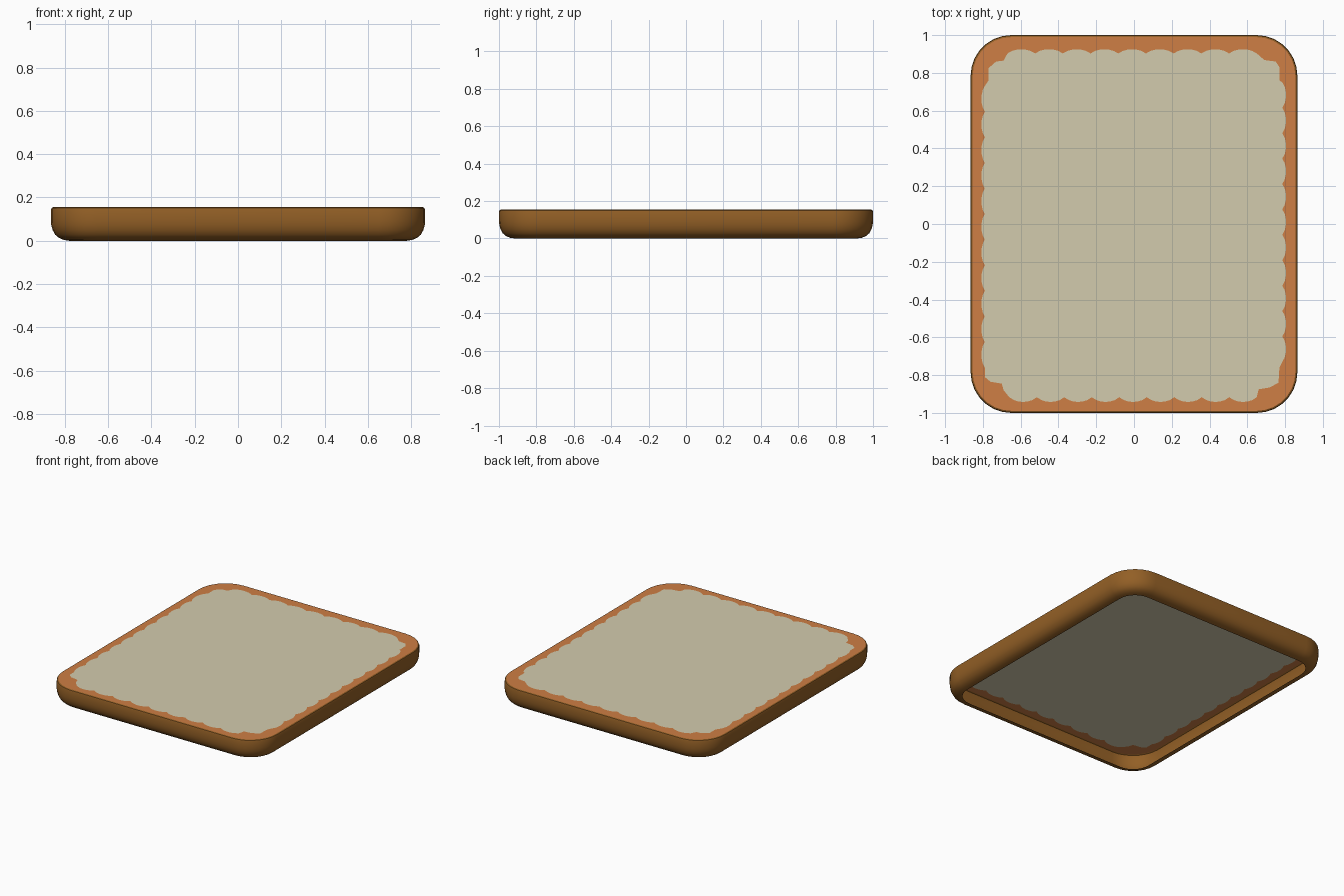
import bpy, bmesh, math

if "Cube" in bpy.data.objects:
    bpy.data.objects.remove(bpy.data.objects["Cube"])

HX, HY, H, R = 0.865, 1.0, 0.155, 0.215


def material(name, rgb):
    m = bpy.data.materials.new(name)
    m.diffuse_color = (*rgb, 1)
    m.use_nodes = True
    m.node_tree.nodes["Principled BSDF"].inputs["Base Color"].default_value = m.diffuse_color
    return m


brown = material("baked brown", (0.29, 0.115, 0.019))
orange = material("toasted orange", (0.62, 0.21, 0.058))
cream = material("pale cream", (0.65, 0.60, 0.42))


def outline(inset, seg=7):
    """Rounded rectangle, counter-clockwise, shrunk by inset."""
    pts = []
    for k, (sx, sy) in enumerate([(1, 1), (-1, 1), (-1, -1), (1, -1)]):
        for i in range(seg + 1):
            a = math.pi / 2 * (k + i / seg)
            pts.append((sx * (HX - R) + (R - inset) * math.cos(a),
                        sy * (HY - R) + (R - inset) * math.sin(a)))
    return pts


def scallops(p, q, n, depth, steps=6):
    """Row of outward bumps from p to q (outward is right of travel)."""
    dx, dy = q[0] - p[0], q[1] - p[1]
    length = math.hypot(dx, dy)
    pts = []
    for i in range(n * steps + 1):
        t = i / (n * steps)
        d = depth * math.sin(math.pi * (i % steps) / steps) ** 0.7
        pts.append((p[0] + dx * t + dy / length * d,
                    p[1] + dy * t - dx / length * d))
    return pts


def finish(name, bm, mat):
    me = bpy.data.meshes.new(name)
    bm.to_mesh(me)
    bm.free()
    ob = bpy.data.objects.new(name, me)
    me.materials.append(mat)
    bpy.context.collection.objects.link(ob)
    return ob


def face_up(bm):
    for f in bm.faces:
        f.normal_update()
        if f.normal.z < 0:
            f.normal_flip()


# crust: open-bottomed shell, curled inward at the base
profile = [(0.085, 0.0), (0.060, 0.004), (0.038, 0.013), (0.020, 0.028),
           (0.008, 0.050), (0.002, 0.072), (0.0, 0.092), (0.0, 0.143),
           (0.003, 0.151), (0.011, H)]
bm = bmesh.new()
rings = [[bm.verts.new((x, y, z)) for x, y in outline(d)] for d, z in profile]
for a, b in zip(rings, rings[1:]):
    n = len(a)
    for i in range(n):
        j = (i + 1) % n
        bm.faces.new((a[i], a[j], b[j], b[i]))
crust = finish("crust", bm, brown)
bpy.context.view_layer.objects.active = crust
crust.select_set(True)
bpy.ops.object.shade_smooth_by_angle(angle=math.radians(40))

# wavy edge shared by the border and the filling
wave = (scallops((0.785, -0.73), (0.785, 0.75), 11, 0.02)
        + [(0.77, 0.76), (0.77, 0.83), (0.75, 0.86), (0.69, 0.868)]
        + scallops((0.65, 0.903), (-0.67, 0.903), 9, 0.022)
        + [(-0.69, 0.865), (-0.73, 0.86), (-0.77, 0.825), (-0.77, 0.76)]
        + scallops((-0.79, 0.73), (-0.79, -0.76), 11, 0.018)
        + [(-0.79, -0.81), (-0.76, -0.835), (-0.70, -0.845), (-0.69, -0.88)]
        + scallops((-0.66, -0.917), (0.65, -0.917), 9, 0.025)
        + [(0.66, -0.875), (0.72, -0.865), (0.765, -0.84), (0.77, -0.76)])

# toasted border: top ring between the crust edge and the wavy edge
bm = bmesh.new()
for loop in (outline(0.011), wave):
    vs = [bm.verts.new((x, y, H)) for x, y in loop]
    for i in range(len(vs)):
        bm.edges.new((vs[i - 1], vs[i]))
bmesh.ops.triangle_fill(bm, edges=bm.edges[:], use_beauty=True,
                        use_dissolve=False, normal=(0, 0, 1))
face_up(bm)
finish("toasted_border", bm, orange)

# cream filling: flat top inside the wavy edge
bm = bmesh.new()
bm.faces.new([bm.verts.new((x, y, H)) for x, y in wave])
face_up(bm)
bmesh.ops.triangulate(bm, faces=bm.faces[:])
finish("cream_filling", bm, cream)
